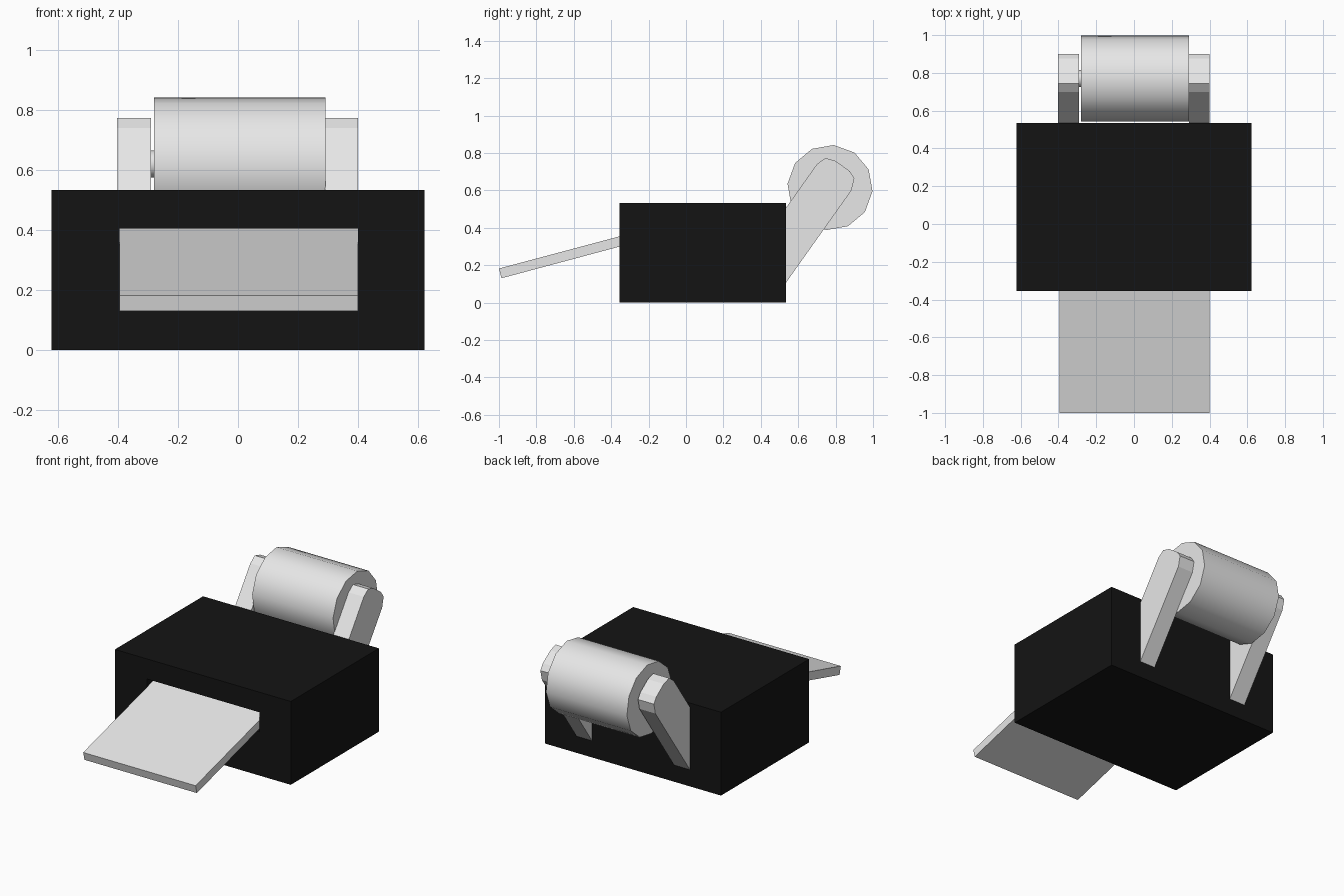
import bpy, bmesh, math
from mathutils import Vector

cube = bpy.data.objects.get("Cube")
if cube:
    bpy.data.objects.remove(cube, do_unlink=True)


def material(name, value):
    m = bpy.data.materials.new(name)
    m.use_nodes = True
    m.diffuse_color = (value, value, value, 1)
    m.node_tree.nodes["Principled BSDF"].inputs["Base Color"].default_value = (value, value, value, 1)
    return m


black = material("black plastic", 0.007)
grey = material("light grey", 0.8)


def finish(name, bm, mat):
    bmesh.ops.recalc_face_normals(bm, faces=bm.faces[:])
    mesh = bpy.data.meshes.new(name)
    bm.to_mesh(mesh)
    bm.free()
    mesh.materials.append(mat)
    obj = bpy.data.objects.new(name, mesh)
    bpy.context.collection.objects.link(obj)
    return obj


def extrude_profile(name, points, x0, x1, mat):
    """Extrude a (y, z) outline from x0 to x1."""
    bm = bmesh.new()
    face = bm.faces.new([bm.verts.new((x0, y, z)) for y, z in points])
    side = bmesh.ops.extrude_face_region(bm, geom=[face])["geom"]
    verts = [g for g in side if isinstance(g, bmesh.types.BMVert)]
    bmesh.ops.translate(bm, verts=verts, vec=(x1 - x0, 0, 0))
    # extrude_face_region may drop the starting cap, so close any open rim
    bmesh.ops.holes_fill(bm, edges=[e for e in bm.edges if e.is_boundary])
    return finish(name, bm, mat)


def circle(cy, cz, radius, sides, start):
    angles = [math.radians(start) + math.tau * i / sides for i in range(sides)]
    return [(cy + radius * math.cos(a), cz + radius * math.sin(a)) for a in angles]


def smooth(obj):
    bpy.ops.object.select_all(action="DESELECT")
    obj.select_set(True)
    bpy.context.view_layer.objects.active = obj
    bpy.ops.object.shade_smooth_by_angle(angle=math.radians(40))


# Body: a box with an output slot sunk into the front
bm = bmesh.new()
bmesh.ops.create_cube(bm, size=1)
for v in bm.verts:
    v.co = Vector((v.co.x * 1.244, 0.09 + v.co.y * 0.89, 0.267 + v.co.z * 0.533))
front = min(bm.faces, key=lambda f: f.calc_center_median().y)
bmesh.ops.inset_individual(bm, faces=[front], thickness=0.05)
for v in front.verts:
    v.co.x = 0.4 if v.co.x > 0 else -0.395
    v.co.z = 0.405 if v.co.z > 0.267 else 0.28
bmesh.ops.inset_individual(bm, faces=[front], thickness=0)
for v in front.verts:
    v.co.y = -0.15
finish("printer_body", bm, black)

# Paper sheet sloping out of the slot
tray = [(-1.0, 0.182), (-0.987, 0.13), (-0.147, 0.355), (-0.16, 0.406)]
extrude_profile("output_tray", tray, -0.395, 0.4, grey)

# Arms holding the roll behind the body
arm = [(0.53, 0.50), (0.70, 0.74), (0.745, 0.773), (0.80, 0.757),
       (0.875, 0.703), (0.90, 0.666), (0.885, 0.60), (0.53, 0.10)]
for name, x0, x1 in (("right_arm", -0.403, -0.29), ("left_arm", 0.29, 0.4)):
    extrude_profile(name, arm, x0, x1, grey)

# Paper roll and its axle
smooth(extrude_profile("paper_roll", circle(0.77, 0.615, 0.228, 12, 25), -0.28, 0.292, grey))
smooth(extrude_profile("axle", circle(0.77, 0.62, 0.045, 12, 0), -0.30, -0.27, grey))
